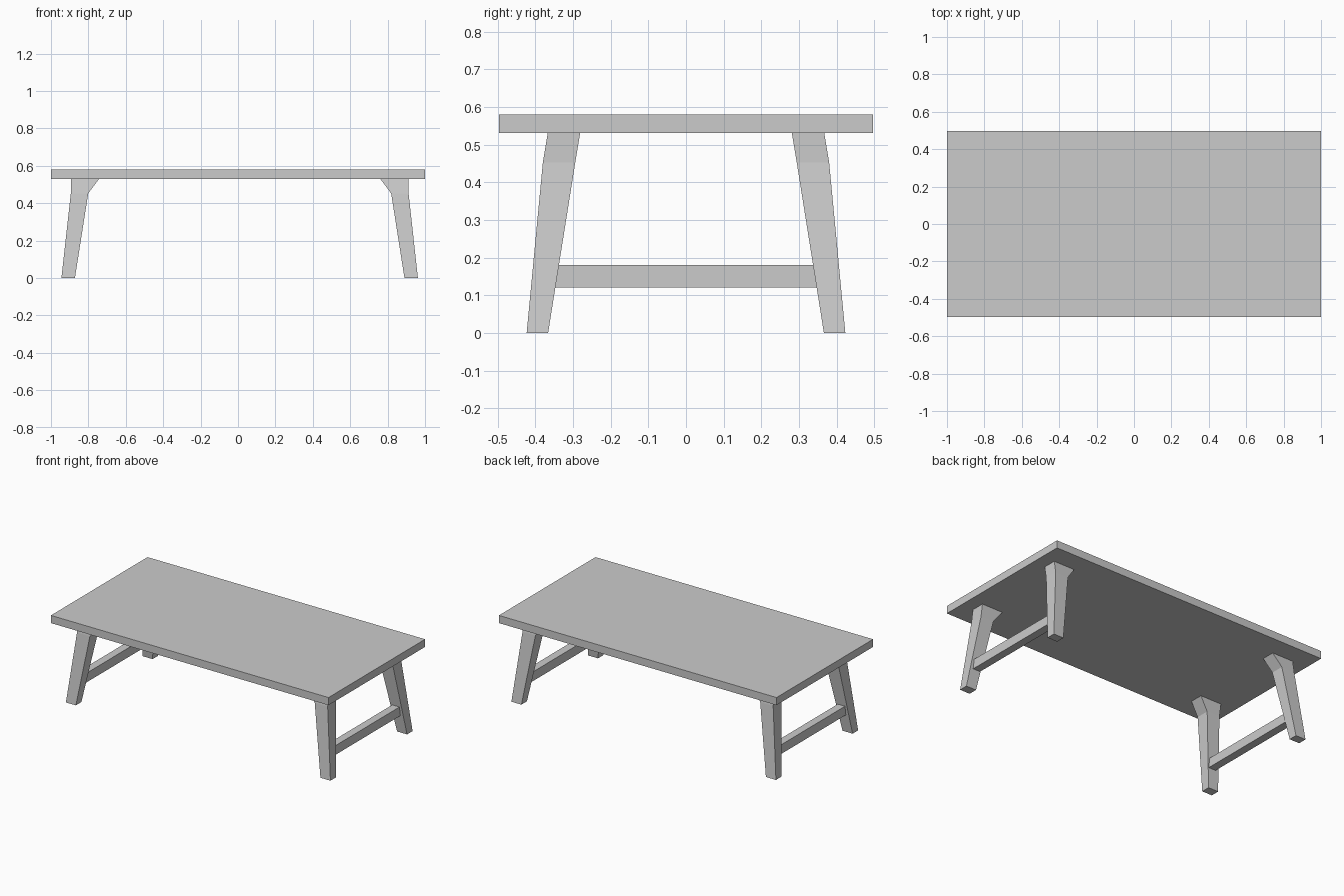
import bpy, bmesh

cube = bpy.data.objects.get("Cube")
if cube:
    bpy.data.objects.remove(cube, do_unlink=True)

grey = bpy.data.materials.new("plain_grey")
grey.use_nodes = True
COLOUR = (0.6, 0.6, 0.6, 1)
grey.diffuse_color = COLOUR
grey.node_tree.nodes["Principled BSDF"].inputs["Base Color"].default_value = COLOUR

CENTRE_X = 0.009  # the underframe sits slightly off centre


def loft(name, rings):
    """Solid from stacked rectangles (x0, x1, y0, y1, z), bottom to top."""
    bm = bmesh.new()
    loops = [[bm.verts.new(p) for p in ((x0, y0, z), (x1, y0, z), (x1, y1, z), (x0, y1, z))]
             for x0, x1, y0, y1, z in rings]
    bm.faces.new(loops[0])
    bm.faces.new(loops[-1])
    for low, high in zip(loops, loops[1:]):
        for i in range(4):
            j = (i + 1) % 4
            bm.faces.new((low[i], low[j], high[j], high[i]))
    bmesh.ops.recalc_face_normals(bm, faces=bm.faces)
    mesh = bpy.data.meshes.new(name)
    bm.to_mesh(mesh)
    bm.free()
    mesh.materials.append(grey)
    obj = bpy.data.objects.new(name, mesh)
    bpy.context.collection.objects.link(obj)


# Table top
loft("table_top", [(-1, 1, -0.497, 0.497, 0.53), (-1, 1, -0.497, 0.497, 0.58)])

# Splayed legs with a flared head: inner x, outer x, inner y, outer y, height
LEG = [(0.881, 0.953, 0.366, 0.423, 0),
       (0.81, 0.903, 0.294, 0.38, 0.452),
       (0.752, 0.903, 0.281, 0.367, 0.53)]

for sx, side in ((1, "left"), (-1, "right")):
    for sy, end in ((-1, "front"), (1, "back")):
        loft(f"{end}_{side}_leg",
             [(CENTRE_X + sx * a, CENTRE_X + sx * b, sy * c, sy * d, z)
              for a, b, c, d, z in LEG])
    # Low stretcher joining the two legs of this side
    x0, x1 = CENTRE_X + sx * 0.866, CENTRE_X + sx * 0.918
    loft(f"{side}_stretcher", [(x0, x1, -0.35, 0.35, 0.12), (x0, x1, -0.35, 0.35, 0.18)])
